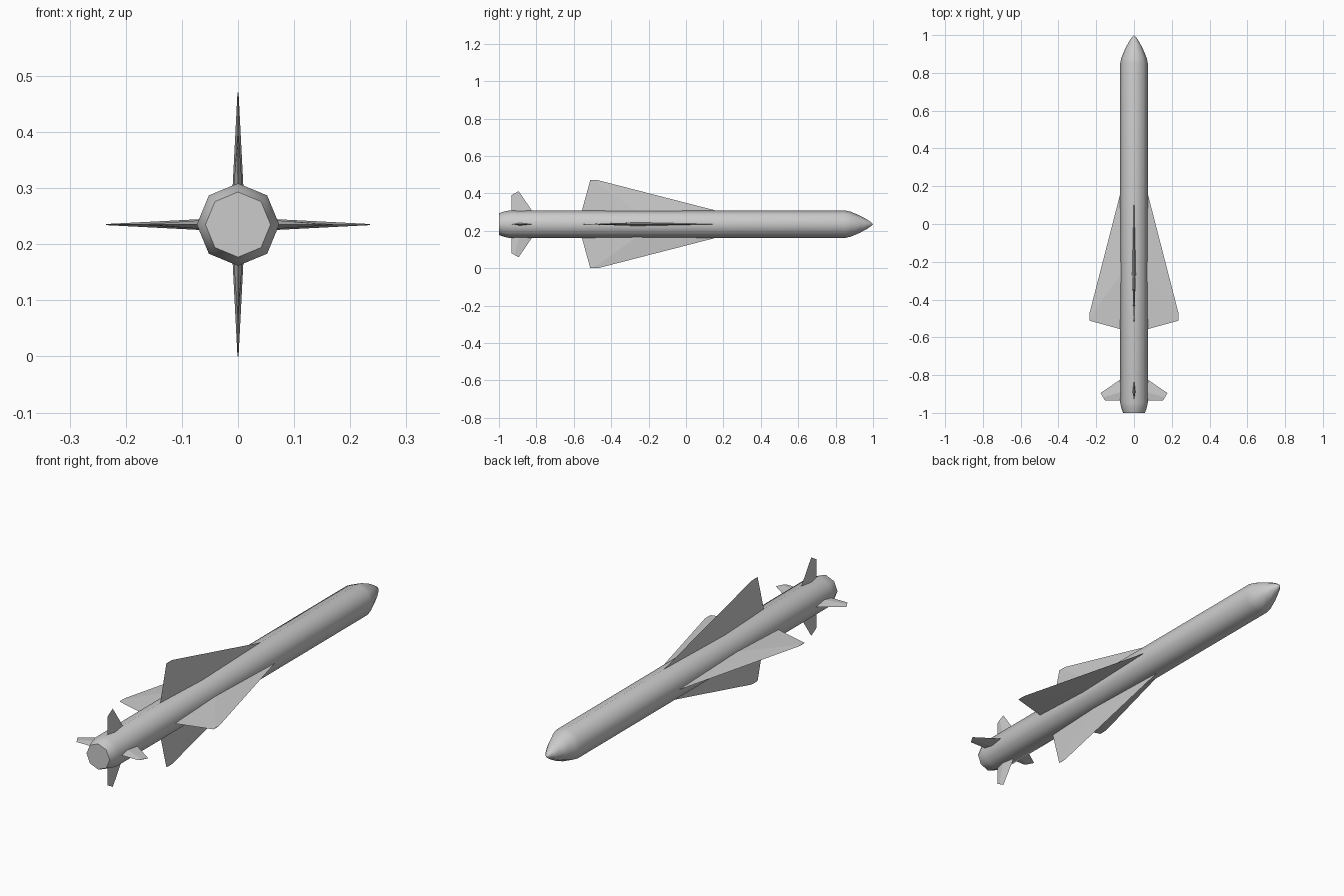
import bpy, bmesh, math
from mathutils import Matrix, Vector

if "Cube" in bpy.data.objects:
    bpy.data.objects.remove(bpy.data.objects["Cube"])

CZ = 0.235   # height of the body axis
SIDES = 8


def finish(bm, name, smooth_angle=None):
    bmesh.ops.recalc_face_normals(bm, faces=bm.faces)
    me = bpy.data.meshes.new(name)
    bm.to_mesh(me)
    bm.free()
    ob = bpy.data.objects.new(name, me)
    bpy.context.collection.objects.link(ob)
    if smooth_angle:
        bpy.ops.object.select_all(action='DESELECT')
        ob.select_set(True)
        bpy.context.view_layer.objects.active = ob
        bpy.ops.object.shade_smooth_by_angle(angle=math.radians(smooth_angle))
    return ob


# Body: eight-sided tube with tapered tail and pointed nose (y, radius)
profile = [(-1.0, 0.058), (-0.975, 0.067), (-0.945, 0.0735), (0.85, 0.0735),
           (0.88, 0.067), (0.93, 0.046), (0.97, 0.024), (0.99, 0.010)]
bm = bmesh.new()
rings = []
for y, r in profile:
    rings.append([bm.verts.new((r * math.cos(2 * math.pi * i / SIDES), y,
                                CZ + r * math.sin(2 * math.pi * i / SIDES)))
                  for i in range(SIDES)])
tip = bm.verts.new((0, 1.0, CZ))
for i in range(SIDES):
    j = (i + 1) % SIDES
    for a, b in zip(rings, rings[1:]):
        bm.faces.new((a[i], a[j], b[j], b[i]))
    bm.faces.new((rings[-1][i], rings[-1][j], tip))
bm.faces.new(rings[0])
finish(bm, "body", 50)


# Fins: diamond section, thick at the root and thin at the tip
def fin(name, root, tip, turn):
    """root and tip: (front radius, front y, rear radius, rear y, half thickness)"""
    bm = bmesh.new()
    loops = []
    for rf, yf, rr, yr, t in (root, tip):
        mid = Vector((rf, yf, 0)).lerp(Vector((rr, yr, 0)), 0.6)
        pts = [Vector((rf, yf, 0)), mid + Vector((0, 0, t)),
               Vector((rr, yr, 0)), mid - Vector((0, 0, t))]
        loops.append([bm.verts.new(p) for p in pts])
    a, b = loops
    for i in range(4):
        j = (i + 1) % 4
        bm.faces.new((a[i], a[j], b[j], b[i]))
    bm.faces.new(a)
    bm.faces.new(b)
    bm.transform(Matrix.Translation((0, 0, CZ)) @ Matrix.Rotation(turn, 4, 'Y'))
    finish(bm, name)


for k, side in enumerate(("right", "lower", "left", "upper")):
    turn = k * math.pi / 2
    fin("wing_" + side, (0.06, 0.21, 0.06, -0.56, 0.010),
        (0.235, -0.47, 0.235, -0.512, 0.001), turn)
    fin("tail_fin_" + side, (0.06, -0.815, 0.06, -0.934, 0.008),
        (0.177, -0.895, 0.154, -0.934, 0.001), turn)
